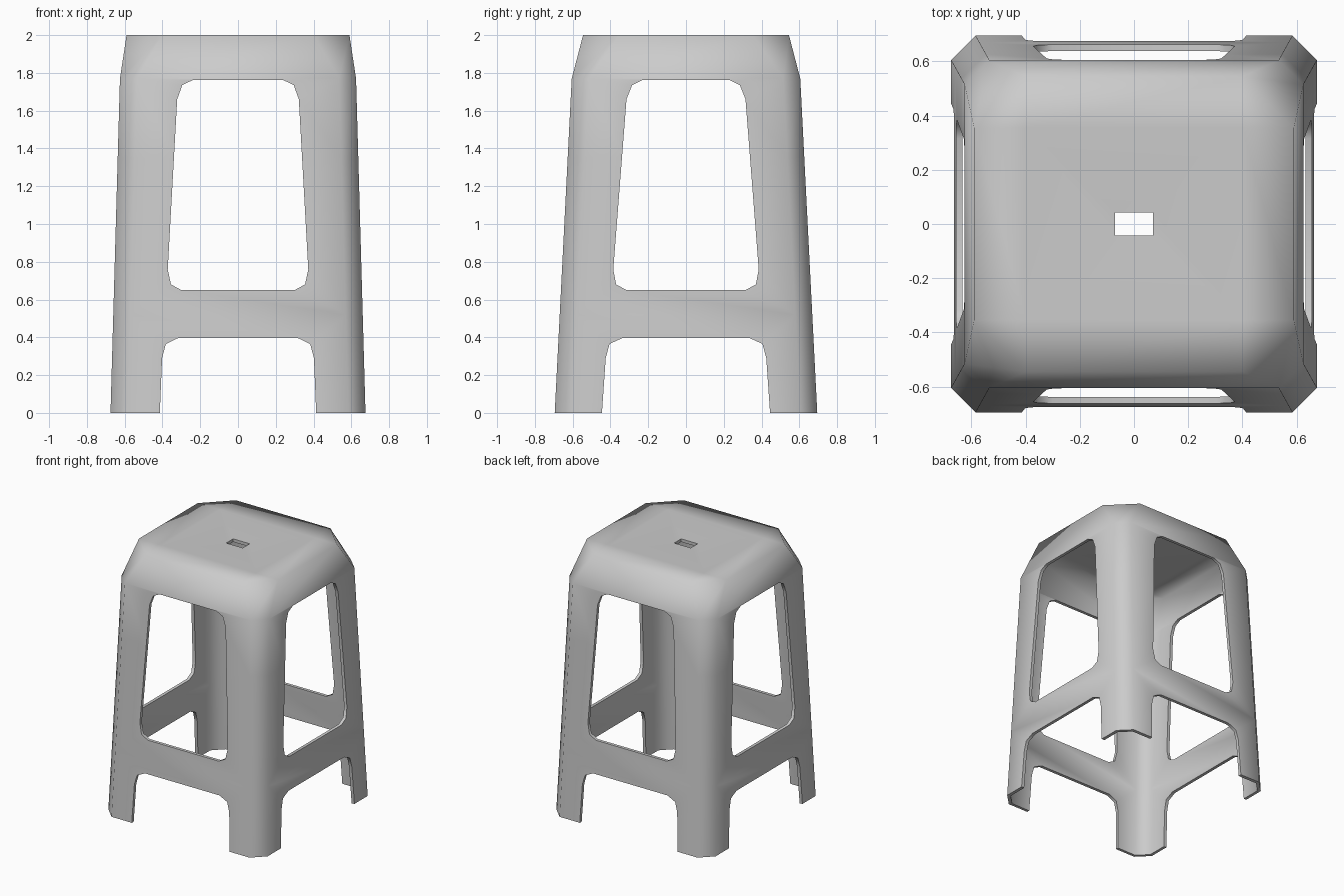
import bpy, bmesh, math

if "Cube" in bpy.data.objects:
    bpy.data.objects.remove(bpy.data.objects["Cube"])


def ring(bm, z, hx, hy, cx, cy):
    """Rectangle with cut corners, counter-clockwise from the right side."""
    pts = [(hx, -hy + cy), (hx, hy - cy), (hx - cx, hy), (-hx + cx, hy),
           (-hx, hy - cy), (-hx, -hy + cy), (-hx + cx, -hy), (hx - cx, -hy)]
    return [bm.verts.new((x, y, z)) for x, y in pts]


def corners(bm, z, hx, hy):
    """Plain rectangle, starting at the front right corner."""
    return [bm.verts.new((x, y, z)) for x, y in
            [(hx, -hy), (hx, hy), (-hx, hy), (-hx, -hy)]]


def make_object(name, bm):
    mesh = bpy.data.meshes.new(name)
    bm.to_mesh(mesh)
    bm.free()
    ob = bpy.data.objects.new(name, mesh)
    bpy.context.collection.objects.link(ob)
    return ob


# Tapered shell: legs and skirt, then the rounded shoulder
bm = bmesh.new()
rings = []
for z in (0, 0.2, 0.52, 0.95, 1.35, 1.77):
    t = z / 1.77
    rings.append(ring(bm, z, 0.675 - 0.05 * t, 0.695 - 0.09 * t, 0.09, 0.09))
rings.append(ring(bm, 2.0, 0.59, 0.545, 0.19, 0.19))
for lo, hi in zip(rings, rings[1:]):
    for i in range(8):
        j = (i + 1) % 8
        bm.faces.new((lo[i], lo[j], hi[j], hi[i]))

# Seat top, dipping slightly to the open finger hole
rim = rings[-1]
mid = corners(bm, 2.0, 0.40, 0.355)
hole = corners(bm, 1.985, 0.07, 0.042)
for k in range(4):
    n = (k + 1) % 4
    bm.faces.new((rim[2 * k], rim[2 * k + 1], mid[n], mid[k]))
    bm.faces.new((rim[2 * k + 1], rim[(2 * k + 2) % 8], mid[n]))
    bm.faces.new((mid[k], mid[n], hole[n], hole[k]))
stool = make_object("stool_shell", bm)

solid = stool.modifiers.new("wall", 'SOLIDIFY')
solid.thickness = 0.024
solid.offset = -1
solid.use_even_offset = True


def side_cutter(name, halves, along_y):
    """Prisms through both opposite sides, from right-half outlines."""
    bm = bmesh.new()
    for half in halves:
        outline = half + [(-u, z) for u, z in reversed(half)]
        ends = []
        for d in (-1, 1):
            ends.append([bm.verts.new((u, d, z) if along_y else (d, u, z))
                         for u, z in outline])
        a, b = ends
        bm.faces.new(a)
        bm.faces.new(list(reversed(b)))
        for i in range(len(a)):
            j = (i + 1) % len(a)
            bm.faces.new((a[j], a[i], b[i], b[j]))
    bmesh.ops.recalc_face_normals(bm, faces=bm.faces)
    ob = make_object(name, bm)
    ob.hide_render = True
    return ob


# Windows and leg arches
front = side_cutter("front_back_cutter", [
    [(0.30, 0.65), (0.355, 0.68), (0.372, 0.76), (0.322, 1.66),
     (0.295, 1.735), (0.24, 1.762)],
    [(0.418, -0.1), (0.402, 0.29), (0.382, 0.365), (0.315, 0.397)]], True)
side = side_cutter("left_right_cutter", [
    [(0.315, 0.65), (0.37, 0.68), (0.385, 0.76), (0.315, 1.66),
     (0.285, 1.735), (0.23, 1.762)],
    [(0.452, -0.1), (0.425, 0.29), (0.405, 0.365), (0.335, 0.397)]], False)

bpy.context.view_layer.objects.active = stool
stool.select_set(True)
for cutter in (front, side):
    m = stool.modifiers.new("openings", 'BOOLEAN')
    m.operation = 'DIFFERENCE'
    m.solver = 'EXACT'
    m.object = cutter
for name in [m.name for m in stool.modifiers]:
    bpy.ops.object.modifier_apply(modifier=name)
for cutter in (front, side):
    bpy.data.objects.remove(cutter)

bpy.ops.object.shade_smooth_by_angle(angle=math.radians(84))
